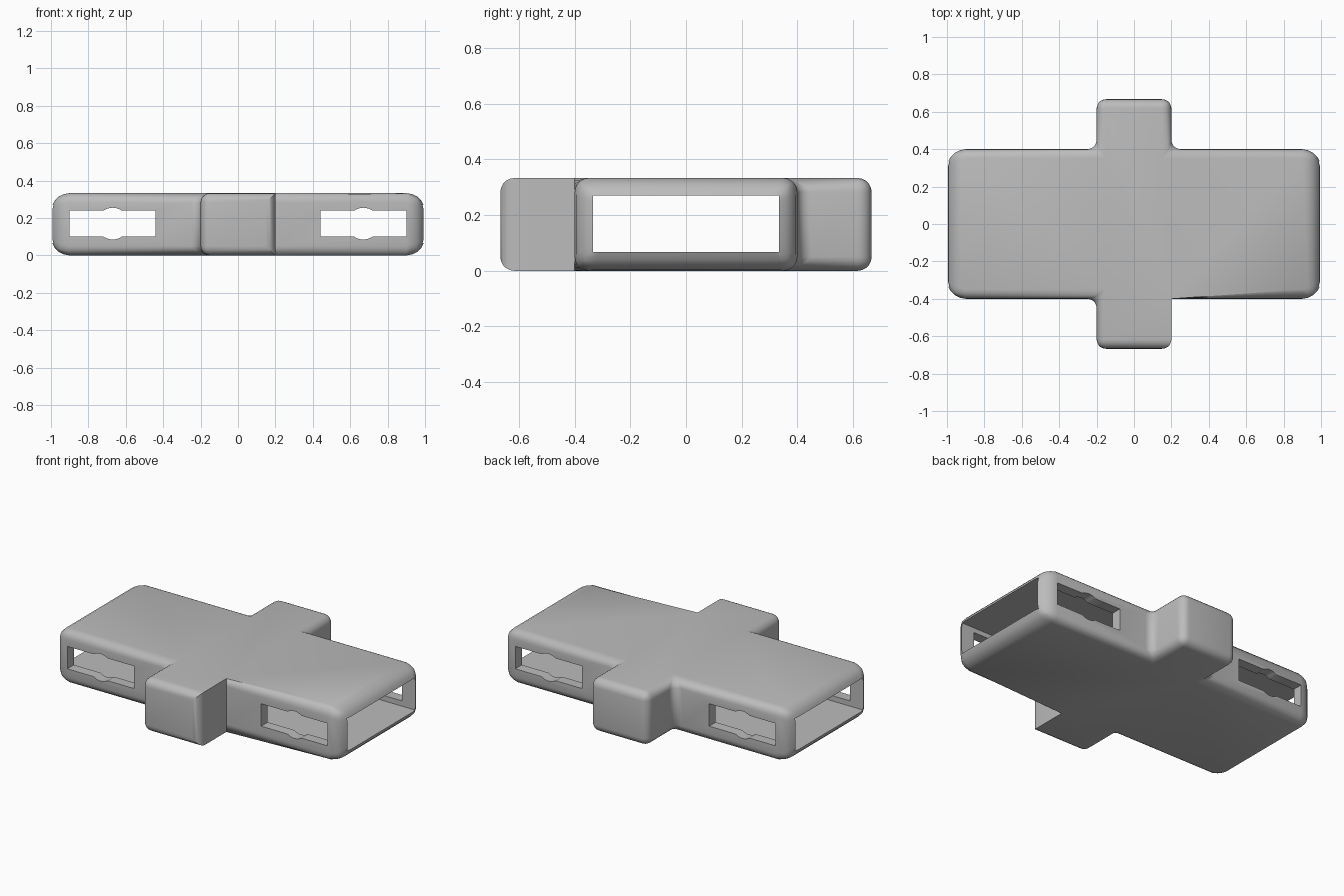
import bpy, bmesh, math

default = bpy.data.objects.get("Cube")
if default:
    bpy.data.objects.remove(default)

END_X, SIDE_Y, TAB_X, TAB_Y, HEIGHT = 1.0, 0.4, 0.2, 0.667, 0.333
WALL = 0.065

grey = bpy.data.materials.new("plain grey")
grey.use_nodes = True
colour = (0.5, 0.5, 0.5, 1)
grey.diffuse_color = colour
grey.node_tree.nodes["Principled BSDF"].inputs["Base Color"].default_value = colour


def prism(name, outline, depth, place):
    """Extrude a closed 2D outline; place maps (u, v, w) to a 3D point."""
    bm = bmesh.new()
    rings = [[bm.verts.new(place(u, v, w)) for u, v in outline] for w in depth]
    bm.faces.new(rings[0])
    bm.faces.new(rings[1])
    for i in range(len(outline)):
        j = (i + 1) % len(outline)
        bm.faces.new((rings[0][i], rings[0][j], rings[1][j], rings[1][i]))
    bmesh.ops.recalc_face_normals(bm, faces=bm.faces)
    mesh = bpy.data.meshes.new(name)
    bm.to_mesh(mesh)
    bm.free()
    mesh.materials.append(grey)
    obj = bpy.data.objects.new(name, mesh)
    bpy.context.collection.objects.link(obj)
    return obj


def apply(obj, mod):
    bpy.ops.object.select_all(action='DESELECT')
    bpy.context.view_layer.objects.active = obj
    obj.select_set(True)
    bpy.ops.object.modifier_apply(modifier=mod.name)


def cut(obj, cutter):
    mod = obj.modifiers.new("opening", 'BOOLEAN')
    mod.operation, mod.solver, mod.object = 'DIFFERENCE', 'EXACT', cutter
    apply(obj, mod)
    bpy.data.objects.remove(cutter)


# Cross-shaped housing
quarter = [(END_X, SIDE_Y), (TAB_X, SIDE_Y), (TAB_X, TAB_Y)]
outline = quarter + [(-x, y) for x, y in reversed(quarter)]
outline += [(-x, -y) for x, y in quarter] + [(x, -y) for x, y in reversed(quarter)]
housing = prism("cross_housing", outline, (0, HEIGHT), lambda u, v, w: (u, v, w))

# Edge rounding: large on the open ends, small elsewhere, one tab flank left sharp
weights = housing.data.attributes.new("bevel_weight_edge", 'FLOAT', 'EDGE')
for edge in housing.data.edges:
    a, b = (housing.data.vertices[i].co for i in edge.vertices)
    mid = (a + b) / 2
    sharp_flank = abs(mid.x - TAB_X) < 0.01 and -TAB_Y + 0.01 < mid.y < -SIDE_Y + 0.01
    on_end = abs(mid.x) > END_X - 0.01
    weights.data[edge.index].value = 0 if sharp_flank else (1 if on_end else 0.5)
bevel = housing.modifiers.new("rounding", 'BEVEL')
bevel.limit_method, bevel.width, bevel.segments = 'WEIGHT', 0.1, 5
apply(housing, bevel)

# Rectangular tunnel from end to end
y, low, high = SIDE_Y - WALL, 0.067, 0.27
cut(housing, prism("tunnel_cutter", [(-y, low), (y, low), (y, high), (-y, high)],
                   (-1.2, 1.2), lambda u, v, w: (w, u, v)))

# Side slots with a rounded bulge in the middle of each long edge
HALF_LENGTH, HALF_SLOT, BULGE = 0.23, 0.07, 0.085
start = math.asin(HALF_SLOT / BULGE)
arc = [start + (math.pi - 2 * start) * i / 8 for i in range(9)]
upper = [(HALF_LENGTH, HALF_SLOT)]
upper += [(BULGE * math.cos(t), BULGE * math.sin(t)) for t in arc]
upper += [(-HALF_LENGTH, HALF_SLOT)]
slot = upper + [(-u, -v) for u, v in upper]
for side in (-1, 1):
    cut(housing, prism("slot_cutter", slot, (-0.6, 0.6),
                       lambda u, v, w: (0.67 * side + u, w, 0.17 + v)))

bpy.ops.object.shade_smooth_by_angle(angle=math.radians(35))
